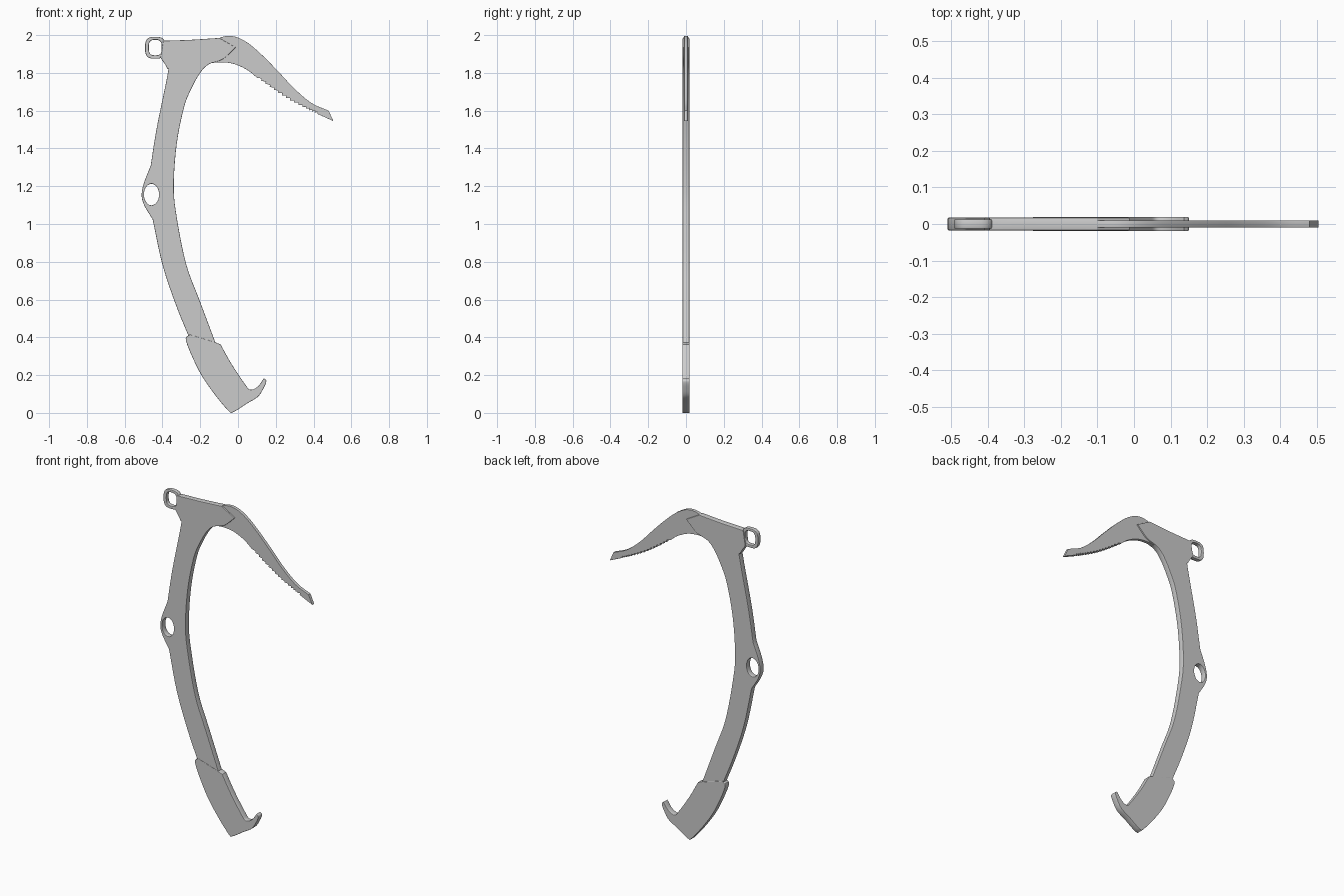
import bpy, math
from mathutils import Vector

if "Cube" in bpy.data.objects:
    bpy.data.objects.remove(bpy.data.objects["Cube"])


def smooth(pts, n=5):
    """Catmull-Rom curve through a few points."""
    p = [Vector(q) for q in pts]
    p = [2 * p[0] - p[1]] + p + [2 * p[-1] - p[-2]]
    out = []
    for a, b, c, d in zip(p, p[1:], p[2:], p[3:]):
        for i in range(n):
            t = i / n
            out.append(0.5 * (2 * b + (c - a) * t + (2 * a - 5 * b + 4 * c - d) * t * t
                              + (3 * b - a - 3 * c + d) * t ** 3))
    return out + [p[-2]]


def ellipse(cx, cz, rx, rz, n=28, power=1.0):
    def f(v):
        return math.copysign(abs(v) ** power, v)
    return [Vector((cx + rx * f(math.cos(2 * math.pi * i / n)),
                    cz + rz * f(math.sin(2 * math.pi * i / n)))) for i in range(n)]


def plate(name, loops, half, bevel):
    """Flat plate in the XZ plane with bevelled rims; extra loops become holes."""
    cu = bpy.data.curves.new(name, 'CURVE')
    cu.dimensions = '2D'
    cu.fill_mode = 'BOTH'
    cu.extrude = half - bevel
    cu.bevel_depth = bevel
    cu.bevel_resolution = 1
    cu.offset = -bevel
    for loop in loops:
        pts = [q for i, q in enumerate(loop) if (q - loop[i - 1]).length > 1e-4]
        sp = cu.splines.new('POLY')
        sp.points.add(len(pts) - 1)
        for s, q in zip(sp.points, pts):
            s.co = (q.x, q.y, 0, 1)
        sp.use_cyclic_u = True
    ob = bpy.data.objects.new(name, cu)
    bpy.context.collection.objects.link(ob)
    ob.rotation_euler.x = math.pi / 2
    bpy.ops.object.select_all(action='DESELECT')
    ob.select_set(True)
    bpy.context.view_layer.objects.active = ob
    bpy.ops.object.convert(target='MESH')
    bpy.ops.object.transform_apply(location=False, rotation=True, scale=False)
    bpy.ops.object.shade_smooth_by_angle(angle=math.radians(30))
    return ob


# Shaft with head socket and side eyelet
head = smooth([(-0.395, 1.97), (-0.25, 1.975), (-0.10, 1.985)], 2)
nose = smooth([(-0.012, 1.935), (-0.08, 1.873), (-0.155, 1.845), (-0.20, 1.80),
               (-0.245, 1.72), (-0.285, 1.62), (-0.325, 1.42), (-0.34, 1.20),
               (-0.325, 1.04), (-0.275, 0.79), (-0.205, 0.60), (-0.115, 0.36)])
rear = smooth([(-0.255, 0.39), (-0.33, 0.575), (-0.40, 0.785), (-0.452, 1.025)])
bump = smooth([(-0.452, 1.025), (-0.497, 1.10), (-0.51, 1.155),
               (-0.497, 1.22), (-0.462, 1.31)])
neck = smooth([(-0.462, 1.31), (-0.43, 1.51), (-0.373, 1.79), (-0.375, 1.825), (-0.41, 1.88)])
plate("shaft", [head + nose + rear + bump + neck,
                ellipse(-0.458, 1.156, 0.04, 0.057)], 0.0175, 0.003)

# Pick blade with saw teeth underneath
top = smooth([(-0.16, 1.955), (-0.085, 1.99), (-0.02, 1.993), (0.05, 1.96), (0.13, 1.892),
              (0.22, 1.80), (0.30, 1.715), (0.39, 1.64), (0.48, 1.60)])
saw = smooth([(0.42, 1.583), (0.36, 1.61), (0.275, 1.655), (0.19, 1.71), (0.10, 1.775)], 4)
teeth = []
for a, b in zip(saw, saw[1:]):
    d = b - a
    teeth += [a, a + d * 0.2 + Vector((d.y, -d.x)).normalized() * 0.010]
under = smooth([(0.10, 1.775), (0.05, 1.815), (-0.02, 1.847), (-0.09, 1.856), (-0.16, 1.85)])
plate("pick", [top + [Vector((0.505, 1.545))] + teeth + under], 0.0095, 0.001)

# Grip with finger hook at the bottom
grip = smooth([(-0.255, 0.415), (-0.275, 0.38), (-0.205, 0.22), (-0.125, 0.10), (-0.05, 0.01),
               (-0.032, 0.002), (0.0, 0.018), (0.045, 0.048), (0.105, 0.085),
               (0.135, 0.13), (0.15, 0.168), (0.137, 0.183)])
hook = smooth([(0.137, 0.183), (0.105, 0.14), (0.065, 0.123), (0.035, 0.155),
               (-0.035, 0.26), (-0.092, 0.362)])
plate("grip", [grip + hook + [Vector((-0.115, 0.372))]], 0.0195, 0.003)

# Tether ring behind the head
plate("tether_ring", [ellipse(-0.438, 1.933, 0.054, 0.058, power=0.65),
                      ellipse(-0.438, 1.934, 0.034, 0.041, power=0.65)], 0.013, 0.004)
